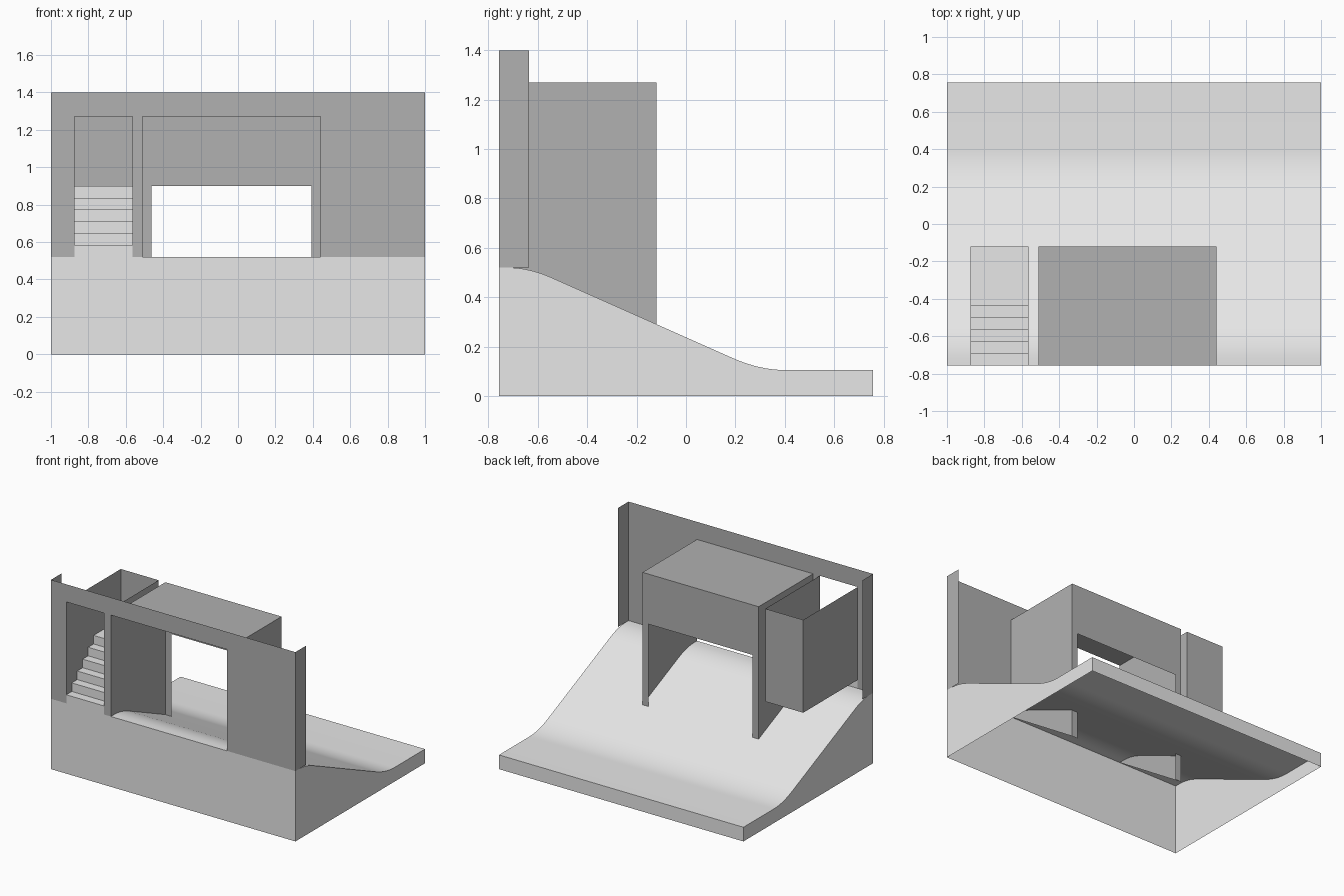
import bpy
import bmesh
from mathutils import Vector

cube = bpy.data.objects.get("Cube")
if cube:
    bpy.data.objects.remove(cube)


def material(name, value):
    mat = bpy.data.materials.new(name)
    mat.use_nodes = True
    color = (value, value, value, 1)
    mat.diffuse_color = color
    mat.node_tree.nodes["Principled BSDF"].inputs["Base Color"].default_value = color
    return mat


LIGHT = material("pale grey", 0.8)
DARK = material("mid grey", 0.44)


def build(name, mat, sheets, smooth=False):
    """Make one object from flat sheets, each a (points, facing direction) pair."""
    bm = bmesh.new()
    for points, facing in sheets:
        face = bm.faces.new([bm.verts.new(p) for p in points])
        face.normal_update()
        if face.normal.dot(Vector(facing)) < 0:
            face.normal_flip()
        face.smooth = smooth
    bmesh.ops.remove_doubles(bm, verts=bm.verts, dist=0.0005)
    mesh = bpy.data.meshes.new(name)
    bm.to_mesh(mesh)
    bm.free()
    mesh.materials.append(mat)
    obj = bpy.data.objects.new(name, mesh)
    bpy.context.collection.objects.link(obj)
    return obj


def at_x(x, outline, side):
    return [(x, y, z) for y, z in outline], (side, 0, 0)


def at_y(y, outline, side):
    return [(x, y, z) for x, z in outline], (0, side, 0)


def at_z(z, x0, x1, y0, y1, side):
    return [(x0, y0, z), (x1, y0, z), (x1, y1, z), (x0, y1, z)], (0, 0, side)


def rect(a0, a1, b0, b1):
    return [(a0, b0), (a1, b0), (a1, b1), (a0, b1)]


def fillet(a, b, c, steps=8):
    """Rounded bend from a to c around corner b."""
    a, b, c = Vector(a), Vector(b), Vector(c)
    return [tuple(a.lerp(b, i / steps).lerp(b.lerp(c, i / steps), i / steps))
            for i in range(steps + 1)]


# Main levels
FRONT, BACK, DEEP = -0.757, 0.757, -0.12
GROUND, LINTEL, ROOF, TOP = 0.52, 0.9, 1.27, 1.4
BAY_L, BAY_R = -0.51, 0.44
WELL_L, WELL_R = -0.875, -0.565

# Sloping ground, rounded at the crest and the foot
profile = [(FRONT, GROUND)]
profile += fillet((-0.72, GROUND), (-0.63, GROUND), (-0.53, 0.473))
profile += fillet((0.19, 0.153), (0.3, 0.105), (0.4, 0.105))
profile.append((BACK, 0.105))
build("sloping_ground", LIGHT,
      [([(-1, *p), (1, *p), (1, *q), (-1, *q)], (0, 0, 1))
       for p, q in zip(profile, profile[1:])], smooth=True)

# Skirt under the ground, open at the bottom
side_outline = profile + [(BACK, 0), (FRONT, 0)]
build("ground_skirt", LIGHT, [
    at_x(-1, side_outline, -1),
    at_x(1, side_outline, 1),
    at_y(FRONT, rect(-1, 1, 0, GROUND), -1),
    at_y(BACK, rect(-1, 1, 0, 0.105), 1)])

# Facade with two openings reaching the ground, and short side returns
facade = [(-1, GROUND), (-1, TOP), (1, TOP), (1, GROUND)]
for x0, x1 in ((BAY_L, BAY_R), (WELL_L, WELL_R)):
    facade += [(x1, GROUND), (x1, ROOF), (x0, ROOF), (x0, GROUND)]
build("facade", DARK, [at_y(FRONT, facade, -1)] + [
    at_x(s, rect(FRONT, -0.635, GROUND, TOP), s) for s in (-1, 1)])

# Covered bay: roof, side walls sunk into the slope, framed rear opening
SUNK = 0.09
bay_side = [(FRONT, ROOF), (DEEP, ROOF), (DEEP, SUNK), (FRONT, GROUND)]
LEG = 0.048
rear_frame = [(BAY_L, SUNK), (BAY_L, ROOF), (BAY_R, ROOF), (BAY_R, SUNK),
              (BAY_R - LEG, SUNK), (BAY_R - LEG, LINTEL),
              (BAY_L + LEG, LINTEL), (BAY_L + LEG, SUNK)]
build("covered_bay", DARK, [
    at_z(ROOF, BAY_L, BAY_R, FRONT, DEEP, 1),
    at_x(BAY_L, bay_side, -1),
    at_x(BAY_R, bay_side, 1),
    at_y(DEEP, rear_frame, 1)])

# Stairs: equal risers and treads, the last tread being the landing
STEPS = 6
rise = (LINTEL - GROUND) / STEPS
run = 0.064
steps = []
for i in range(STEPS):
    y = FRONT + i * run
    z = GROUND + i * rise
    y_end = DEEP if i == STEPS - 1 else y + run
    steps.append(at_y(y, rect(WELL_L, WELL_R, z, z + rise), -1))
    steps.append(at_z(z + rise, WELL_L, WELL_R, y, y_end, 1))
build("stairs", LIGHT, steps)

# Stairwell walls, open at the top
BASE = GROUND + rise
build("stairwell", DARK, [
    at_x(WELL_L, rect(FRONT, DEEP, BASE, ROOF), -1),
    at_x(WELL_R, rect(FRONT, DEEP, BASE, ROOF), 1),
    at_y(DEEP, rect(WELL_L, WELL_R, BASE, ROOF), 1),
    at_z(BASE, WELL_L, WELL_R, FRONT + run, DEEP, -1)])
